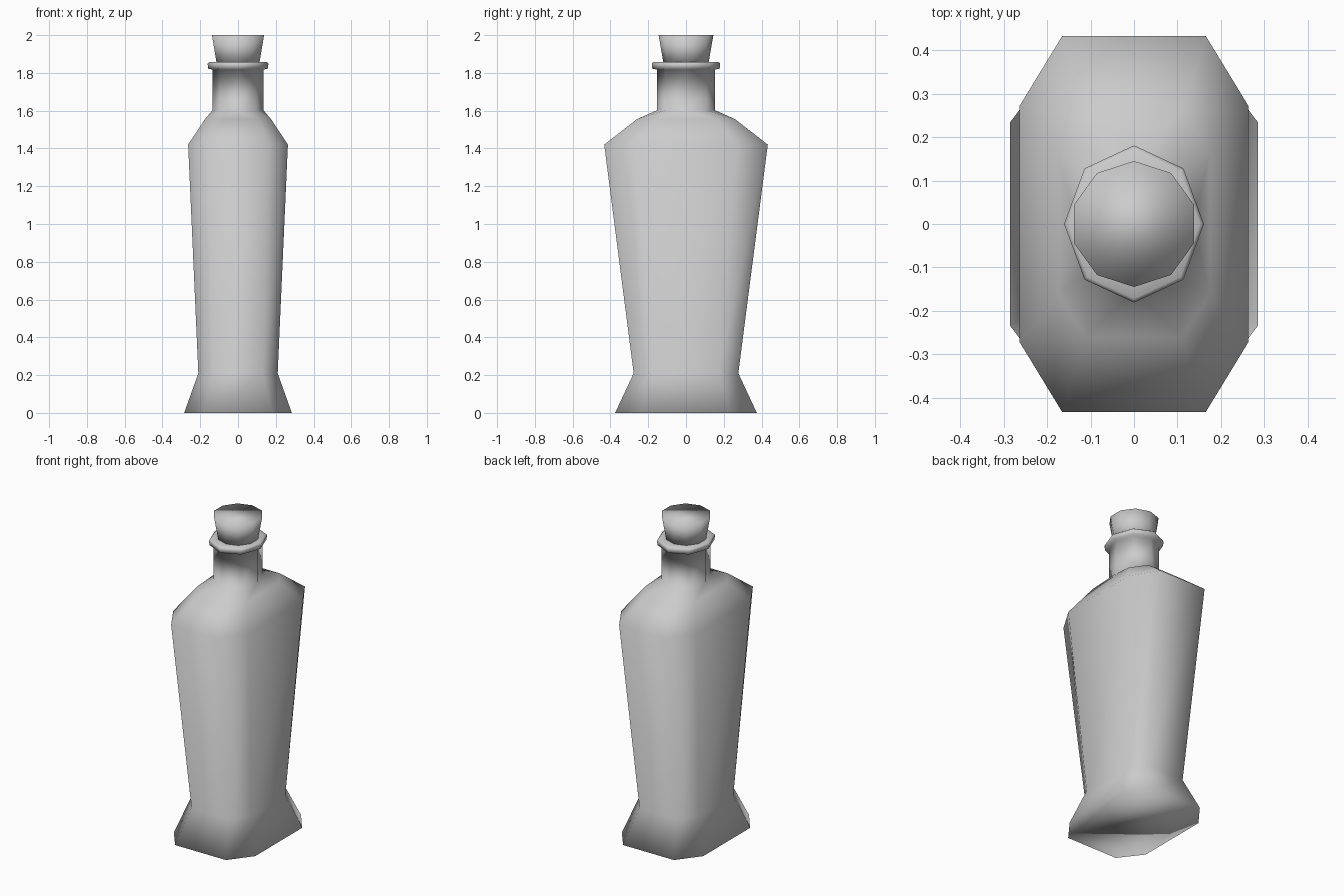
import bpy, bmesh
from math import cos, sin, pi

if "Cube" in bpy.data.objects:
    bpy.data.objects.remove(bpy.data.objects["Cube"])


def octagon(bm, z, hx, hy, c=0.626):
    """Chamfered rectangle ring, starting at the lower corner of the +x side."""
    pts = [(1, -c), (1, c), (c, 1), (-c, 1), (-1, c), (-1, -c), (-c, -1), (c, -1)]
    return [bm.verts.new((x * hx, y * hy, z)) for x, y in pts]


def round_ring(bm, z, rx, ry, n, start=0.0):
    """Elliptical ring with n sides."""
    return [bm.verts.new((rx * cos(start + 2 * pi * i / n),
                          ry * sin(start + 2 * pi * i / n), z)) for i in range(n)]


def bridge(bm, low, high):
    n = len(low)
    for i in range(n):
        j = (i + 1) % n
        bm.faces.new((low[i], low[j], high[j], high[i]))


def finish(bm, name):
    bmesh.ops.recalc_face_normals(bm, faces=bm.faces)
    for f in bm.faces:
        f.smooth = True
    mesh = bpy.data.meshes.new(name)
    bm.to_mesh(mesh)
    bm.free()
    bpy.context.collection.objects.link(bpy.data.objects.new(name, mesh))


# Glass bottle: flared foot, tapered body and shoulder
bm = bmesh.new()
body = [octagon(bm, *p) for p in [(0, 0.285, 0.375), (0.21, 0.21, 0.277),
                                  (1.42, 0.264, 0.433), (1.555, 0.175, 0.26)]]
bm.faces.new(body[0])
for a, b in zip(body, body[1:]):
    bridge(bm, a, b)

# Neck and collar, turned half a step against the body
neck = [round_ring(bm, z, rx, ry, 8) for z, rx, ry in [
    (1.602, 0.135, 0.154), (1.818, 0.135, 0.154), (1.822, 0.158, 0.178),
    (1.85, 0.161, 0.181), (1.857, 0.152, 0.172), (1.857, 0.105, 0.11)]]
for a, b in zip(neck, neck[1:]):
    bridge(bm, a, b)
bm.faces.new(neck[-1])

# Triangle band joining the shoulder to the neck
top, base = body[-1], neck[0]
for i in range(8):
    j = (i + 1) % 8
    bm.faces.new((top[i], top[j], base[i]))
    bm.faces.new((top[j], base[j], base[i]))
finish(bm, "bottle")

# Tapered ten-sided stopper
bm = bmesh.new()
low = round_ring(bm, 1.845, 0.118, 0.118, 10, pi / 10)
high = round_ring(bm, 2.0, 0.145, 0.145, 10, pi / 10)
bridge(bm, low, high)
bm.faces.new(low)
bm.faces.new(high)
finish(bm, "stopper")
